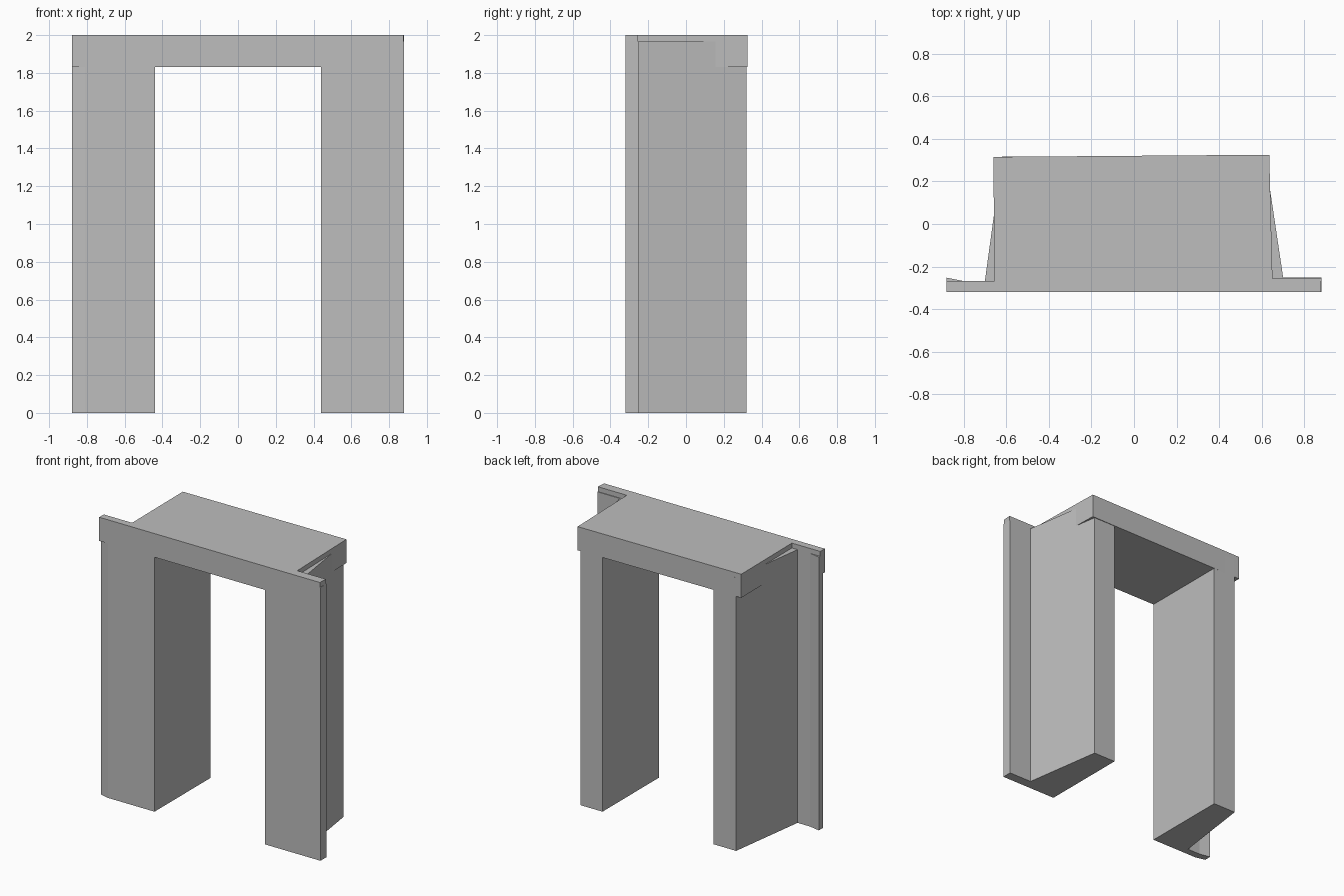
import bpy
import bmesh

cube = bpy.data.objects.get("Cube")
if cube:
    bpy.data.objects.remove(cube)

# One flat grey for the whole frame
grey = bpy.data.materials.new("plain grey")
grey.use_nodes = True
colour = (0.51, 0.51, 0.51, 1)
grey.diffuse_color = colour
grey.node_tree.nodes["Principled BSDF"].inputs["Base Color"].default_value = colour


def extruded_plan(name, outline, bottom, top):
    """Raise a floor-plan outline into a solid prism."""
    bm = bmesh.new()
    base = bm.faces.new([bm.verts.new((x, y, bottom)) for x, y in outline])
    raised = bmesh.ops.extrude_face_region(bm, geom=[base])["geom"]
    verts = [v for v in raised if isinstance(v, bmesh.types.BMVert)]
    bmesh.ops.translate(bm, verts=verts, vec=(0, 0, top - bottom))
    bmesh.ops.recalc_face_normals(bm, faces=bm.faces)
    mesh = bpy.data.meshes.new(name)
    bm.to_mesh(mesh)
    bm.free()
    mesh.materials.append(grey)
    obj = bpy.data.objects.new(name, mesh)
    bpy.context.collection.objects.link(obj)
    return obj


FRONT, BACK = -0.32, 0.32
LINTEL_BOTTOM, LEG_TOP, TOP = 1.83, 1.965, 2.0

# Lintel: deep slab with a thin flange along the front
extruded_plan("lintel", [
    (-0.88, FRONT), (0.875, FRONT), (0.88, -0.255), (0.65, -0.255),
    (0.635, 0.325), (-0.66, 0.315), (-0.655, -0.268), (-0.88, -0.268),
], LINTEL_BOTTOM, TOP)

# Left leg: tapered jamb with a square front flange
extruded_plan("left_leg", [
    (0.44, FRONT), (0.88, FRONT), (0.88, -0.25), (0.70, -0.25),
    (0.615, BACK), (0.44, BACK),
], 0, LEG_TOP)

# Right leg: tapered jamb whose flange bends back at its tip
extruded_plan("right_leg", [
    (-0.44, FRONT), (-0.81, FRONT), (-0.88, -0.302), (-0.88, -0.252),
    (-0.80, -0.268), (-0.70, -0.268), (-0.62, 0.316), (-0.44, 0.316),
], 0, LEG_TOP)
